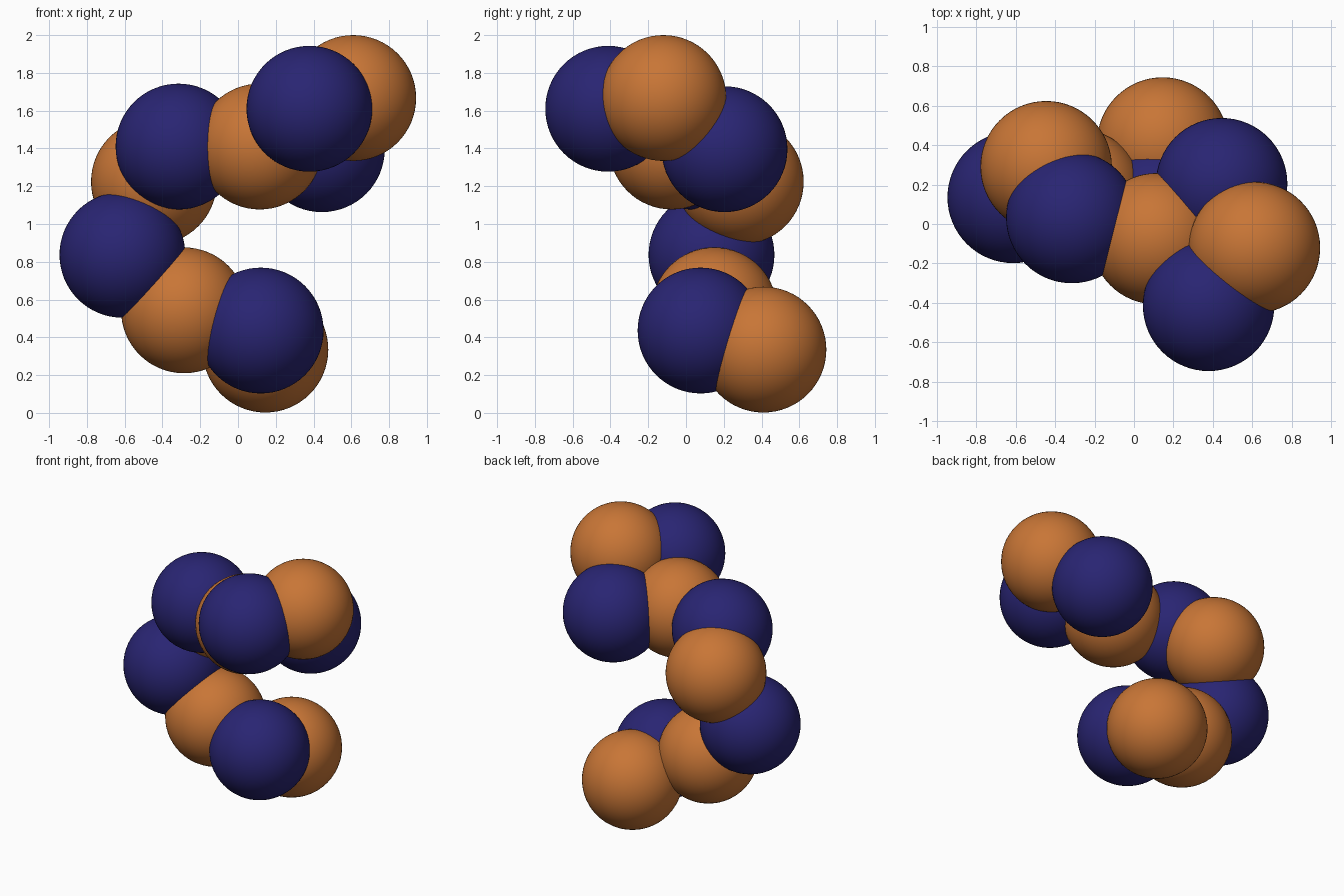
import bpy

if "Cube" in bpy.data.objects:
    bpy.data.objects.remove(bpy.data.objects["Cube"])

RADIUS = 0.333


def make_material(name, color):
    mat = bpy.data.materials.new(name)
    mat.diffuse_color = color
    mat.use_nodes = True
    mat.node_tree.nodes["Principled BSDF"].inputs["Base Color"].default_value = mat.diffuse_color
    return mat


orange = make_material("orange", (0.58, 0.18, 0.037, 1))
blue = make_material("dark_blue", (0.022, 0.018, 0.17, 1))


def ball(name, center, mat):
    bpy.ops.mesh.primitive_uv_sphere_add(segments=64, ring_count=32, radius=RADIUS, location=center)
    obj = bpy.context.object
    obj.name = name
    obj.data.materials.append(mat)
    bpy.ops.object.shade_smooth()


# Overlapping balls, from the foot of the chain up to the branched top
orange_balls = [
    (0.145, 0.41, 0.335),
    (-0.286, 0.15, 0.543),
    (-0.445, 0.29, 1.224),
    (0.115, -0.075, 1.41),
    (0.61, -0.12, 1.667),
]
blue_balls = [
    (0.12, 0.077, 0.436),
    (-0.612, 0.135, 0.837),
    (-0.315, 0.033, 1.41),
    (0.444, 0.204, 1.396),
    (0.378, -0.412, 1.61),
]

for label, centers, mat in (("orange_ball", orange_balls, orange), ("blue_ball", blue_balls, blue)):
    for i, center in enumerate(centers, 1):
        ball(f"{label}_{i}", center, mat)
